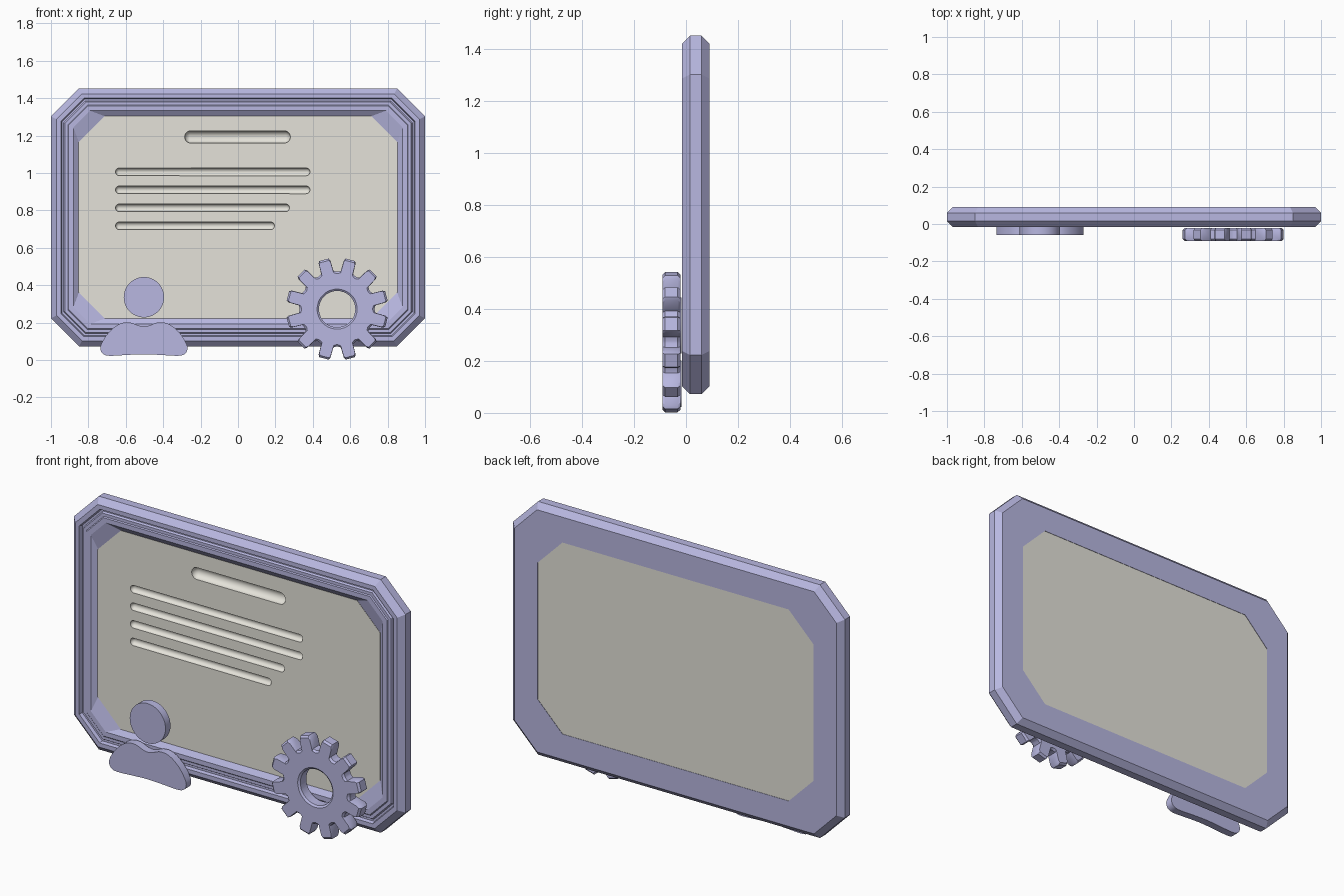
import bpy, bmesh
from math import sin, cos, pi, radians
from mathutils import Matrix, Vector

if "Cube" in bpy.data.objects:
    bpy.data.objects.remove(bpy.data.objects["Cube"])


def material(name, rgb):
    m = bpy.data.materials.new(name)
    m.use_nodes = True
    m.diffuse_color = (*rgb, 1)
    m.node_tree.nodes["Principled BSDF"].inputs["Base Color"].default_value = (*rgb, 1)
    return m


LAVENDER = material("lavender", (0.48, 0.475, 0.75))
PAPER = material("warm paper", (0.78, 0.765, 0.70))


def make_object(name, bm, mat, smooth=True):
    bmesh.ops.recalc_face_normals(bm, faces=bm.faces)
    mesh = bpy.data.meshes.new(name)
    bm.to_mesh(mesh)
    bm.free()
    mesh.materials.append(mat)
    ob = bpy.data.objects.new(name, mesh)
    bpy.context.collection.objects.link(ob)
    if smooth:
        bpy.ops.object.select_all(action='DESELECT')
        ob.select_set(True)
        bpy.context.view_layer.objects.active = ob
        bpy.ops.object.shade_smooth_by_angle(angle=radians(30))
    return ob


def loft(loops, ring):
    """Join matching loops of points; a ring closes on itself, otherwise the ends are capped."""
    bm = bmesh.new()
    rows = [[bm.verts.new(p) for p in loop] for loop in loops]
    pairs = list(zip(rows, rows[1:]))
    if ring:
        pairs.append((rows[-1], rows[0]))
    else:
        bm.faces.new(rows[0])
        bm.faces.new(rows[-1])
    n = len(rows[0])
    for a, b in pairs:
        for i in range(n):
            j = (i + 1) % n
            bm.faces.new((a[i], a[j], b[j], b[i]))
    return bm


MID_Z = 0.763


def octagon(margin, y, chamfer=None):
    """Rectangle with cut corners, set in by a margin from the frame's outer edge."""
    c = 0.15 - 0.5 * margin if chamfer is None else chamfer
    w, h = 1 - margin, 0.69 - margin
    quarter = [(w, h - c), (w - c, h)]
    pts = quarter + [(-x, z) for x, z in reversed(quarter)]
    pts += [(-x, -z) for x, z in pts]
    return [(x, y, MID_Z + z) for x, z in pts]


# Frame: stepped moulding swept around the cut-corner rectangle
FRONT_Y = 0.008
profile = [(0, 0.06), (0, 0.015), (0.03, -0.015), (0.053, -0.015), (0.058, 0.004),
           (0.068, 0.004), (0.074, -0.006), (0.09, -0.006), (0.095, -0.011), (0.12, -0.011)]
loops = [octagon(m, y) for m, y in profile]
loops += [octagon(0.15, FRONT_Y + 0.003, 0.14), octagon(0.168, 0.09, 0.15), octagon(0.03, 0.09)]
make_object("frame", loft(loops, True), LAVENDER, smooth=False)

# Paper panel filling the frame
panel = make_object("paper_panel", loft([octagon(0.148, FRONT_Y, 0.14),
                                         octagon(0.166, 0.087, 0.15)], False), PAPER, smooth=False)


# Rounded writing grooves pressed into the paper
def add_capsule(bm, x0, x1, z, r):
    verts = bmesh.ops.create_uvsphere(bm, u_segments=24, v_segments=16, radius=r,
                                      matrix=Matrix.Rotation(pi / 2, 4, 'Y'))["verts"]
    half = (x1 - x0) / 2 - r
    for v in verts:
        v.co.x += half if v.co.x > -1e-5 else -half
        v.co += Vector(((x0 + x1) / 2, FRONT_Y + 0.0015, z))


grooves = bmesh.new()
add_capsule(grooves, -0.285, 0.28, 1.193, 0.033)
for i, end in enumerate((0.385, 0.385, 0.275, 0.195)):
    add_capsule(grooves, -0.655, end, 1.006 - 0.096 * i, 0.021)
cutter = make_object("groove_cutter", grooves, PAPER, smooth=False)
cutter.hide_render = True
mod = panel.modifiers.new("grooves", 'BOOLEAN')
mod.operation = 'DIFFERENCE'
mod.solver = 'EXACT'
mod.object = cutter
bpy.context.view_layer.update()
cut_mesh = bpy.data.meshes.new_from_object(
    panel.evaluated_get(bpy.context.evaluated_depsgraph_get()))
panel.modifiers.clear()
panel.data = cut_mesh
bpy.data.objects.remove(cutter)
# Only the hollows are smooth; the sheet itself stays flat
for face in panel.data.polygons:
    inside = abs(face.center.x) < 0.7 and abs(face.center.z - MID_Z) < 0.5
    face.use_smooth = inside and abs(face.normal.y) < 0.999

# Gear: twelve teeth, bevelled rims and an open centre
TEETH = 12
tooth = [(-0.24, 0.2), (-0.165, 0.206), (-0.125, 0.262), (-0.095, 0.274),
         (0.095, 0.274), (0.125, 0.262), (0.165, 0.206), (0.24, 0.2)]
outline = [((k + 0.5) * 2 * pi / TEETH + a, r) for k in range(TEETH) for a, r in tooth]


def gear_loop(y, inset=0, radius=None):
    return [(0.53 + (radius or r - inset) * cos(a), y, 0.2725 + (radius or r - inset) * sin(a))
            for a, r in outline]


make_object("gear", loft([
    gear_loop(-0.09, 0.01), gear_loop(-0.08), gear_loop(-0.032), gear_loop(-0.022, 0.01),
    gear_loop(-0.022, radius=0.107), gear_loop(-0.03, radius=0.097),
    gear_loop(-0.082, radius=0.097), gear_loop(-0.09, radius=0.107)], True), LAVENDER)

# Person badge: round head and shoulders
PERSON_X, BADGE_FRONT, BADGE_BACK = -0.503, -0.06, -0.017


def plate(name, pts):
    loops = [[(PERSON_X + x, y, z) for x, z in pts] for y in (BADGE_FRONT, BADGE_BACK)]
    return make_object(name, loft(loops, False), LAVENDER)


def smooth_closed(pts, steps=5):
    """Catmull-Rom curve through a closed list of points."""
    out, n = [], len(pts)
    for i in range(n):
        a, b, c, d = (Vector(pts[(i + k) % n]) for k in (-1, 0, 1, 2))
        for s in range(steps):
            t = s / steps
            out.append(0.5 * (2 * b + (c - a) * t + (2 * a - 5 * b + 4 * c - d) * t ** 2
                              + (3 * b - a - 3 * c + d) * t ** 3))
    return out


plate("head", [(0.108 * cos(2 * pi * i / 48), 0.336 + 0.108 * sin(2 * pi * i / 48))
               for i in range(48)])

right_half = [(0.03, 0.185), (0.07, 0.2), (0.11, 0.2), (0.15, 0.182), (0.19, 0.146),
              (0.22, 0.102), (0.233, 0.066), (0.222, 0.036), (0.185, 0.023), (0.08, 0.028)]
shoulders = [(0, 0.179)] + right_half + [(0, 0.031)] + [(-x, z) for x, z in reversed(right_half)]
plate("shoulders", smooth_closed(shoulders))
